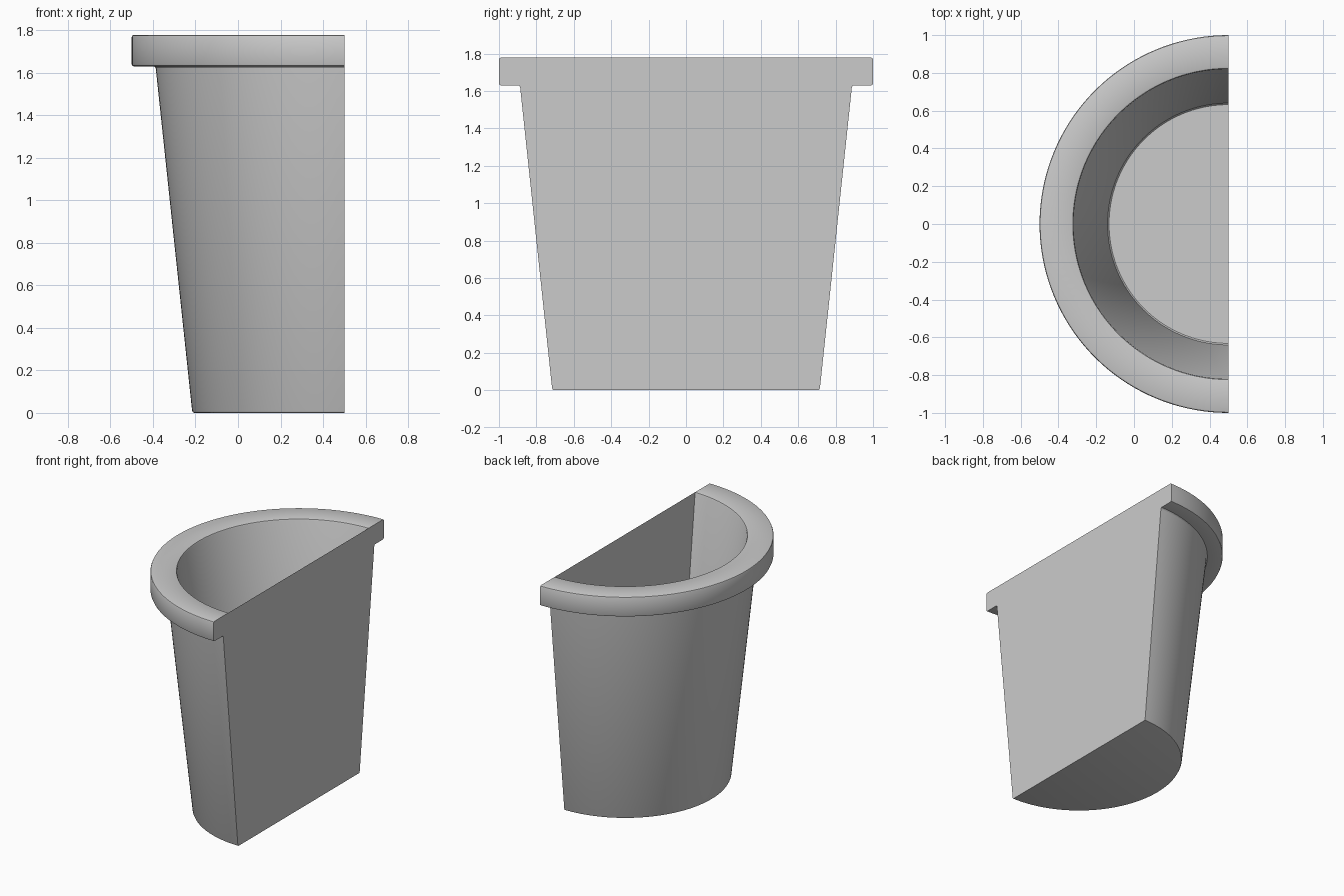
import bpy, bmesh, math

if "Cube" in bpy.data.objects:
    bpy.data.objects.remove(bpy.data.objects["Cube"])

STEPS = 72
AXIS_X = 0.5

# Half profile (radius, z): underside, tapered wall, rim, cavity, cavity floor
profile = [
    (0, 0), (0.706, 0), (0.712, 0.002), (0.716, 0.010),
    (0.887, 1.622), (0.893, 1.630),
    (0.990, 1.630), (0.997, 1.633), (1.0, 1.640),
    (1.0, 1.768), (0.997, 1.775), (0.990, 1.778),
    (0.832, 1.778), (0.824, 1.775), (0.820, 1.767),
    (0.640, 0.088), (0.632, 0.080), (0, 0.080),
]
OUTER = 13  # points that outline the flat side

bm = bmesh.new()

# Rings of the half revolution; points on the axis are shared
rings = []
for r, z in profile:
    if r == 0:
        rings.append([bm.verts.new((AXIS_X, 0, z))] * (STEPS + 1))
        continue
    ring = []
    for i in range(STEPS + 1):
        a = math.pi / 2 + math.pi * i / STEPS
        ring.append(bm.verts.new((AXIS_X + r * math.cos(a), r * math.sin(a), z)))
    rings.append(ring)

# Curved skin, inside and out
for low, high in zip(rings, rings[1:]):
    for i in range(STEPS):
        quad = [low[i], low[i + 1], high[i + 1], high[i]]
        bm.faces.new(list(dict.fromkeys(quad)))

# Thin flat side closing the half pot
right = [ring[0] for ring in rings[:OUTER]]
left = [ring[-1] for ring in rings[1:OUTER]]
bm.faces.new(right + left[::-1])

mesh = bpy.data.meshes.new("half_round_pot")
bm.to_mesh(mesh)
bm.free()
pot = bpy.data.objects.new("half_round_pot", mesh)
bpy.context.collection.objects.link(pot)

# Smooth curves, crisp edges
bpy.context.view_layer.objects.active = pot
pot.select_set(True)
bpy.ops.object.shade_smooth_by_angle(angle=math.radians(30))
